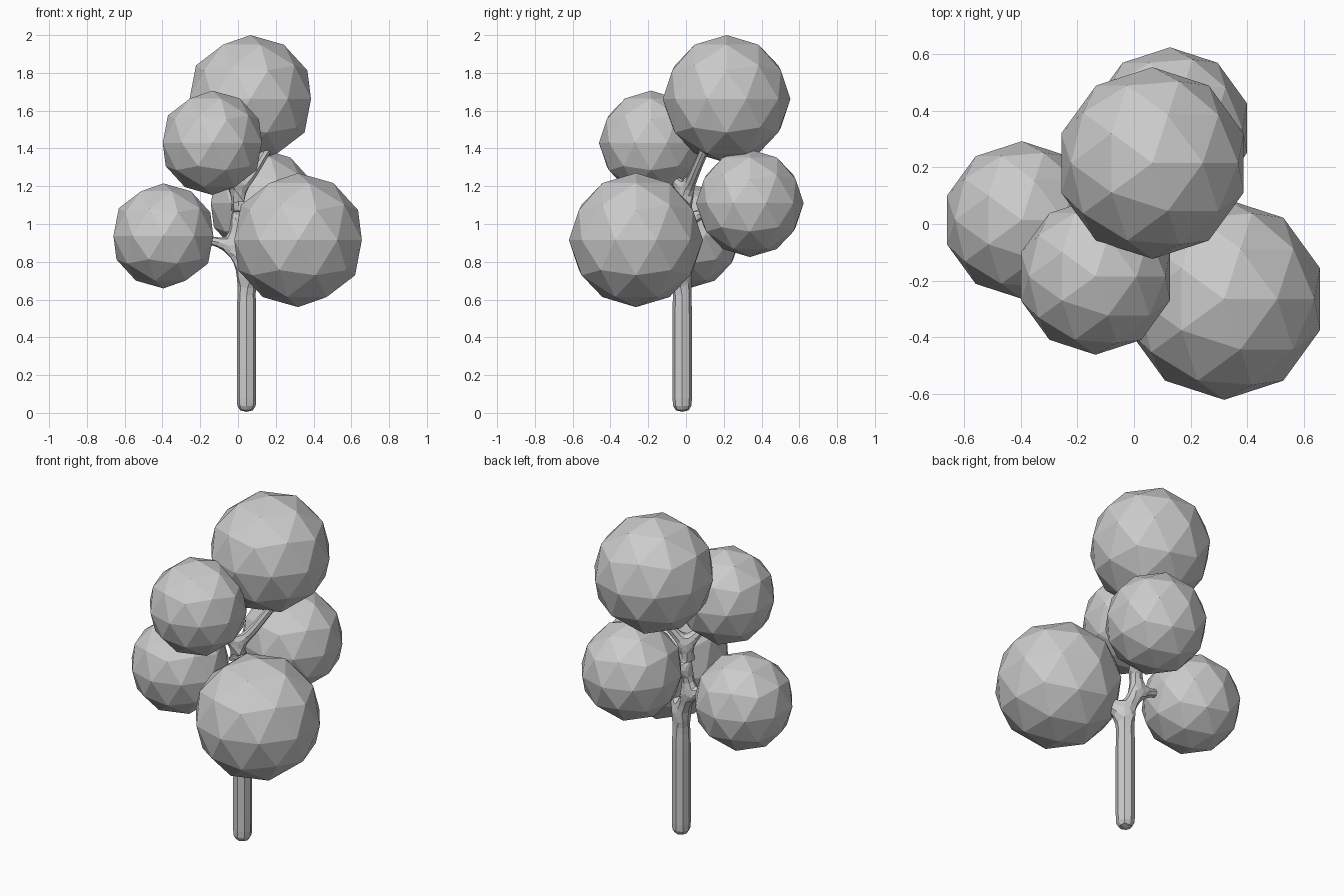
import bpy

# Foliage: low-poly balls (name, centre, radius)
BALLS = [
    ("foliage_top", (0.065, 0.215, 1.662), 0.338),
    ("foliage_upper_front", (-0.136, -0.185, 1.43), 0.276),
    ("foliage_left", (-0.395, 0.014, 0.937), 0.278),
    ("foliage_lower_right", (0.318, -0.265, 0.915), 0.355),
    ("foliage_back", (0.127, 0.338, 1.11), 0.285),
]
for name, centre, radius in BALLS:
    bpy.ops.mesh.primitive_ico_sphere_add(subdivisions=2, radius=radius, location=centre)
    bpy.context.object.name = name

# Trunk and branches: skeleton points (position, thickness radius)
NODES = [
    ((0.045, -0.02, 0.0), 0.055),
    ((0.045, -0.02, 0.07), 0.056),
    ((0.045, -0.02, 0.58), 0.056),
    ((0.045, -0.02, 0.73), 0.05),     # first fork
    ((0.15, -0.10, 0.82), 0.035),     # to lower right ball
    ((-0.02, 0.0, 0.88), 0.042),      # second fork
    ((-0.13, 0.01, 0.91), 0.025),     # to left ball
    ((-0.24, 0.014, 0.93), 0.022),
    ((-0.005, 0.0, 1.02), 0.038),     # third fork
    ((0.06, 0.13, 1.07), 0.025),      # to back ball
    ((0.0, 0.0, 1.16), 0.036),        # top fork
    ((-0.08, -0.09, 1.28), 0.025),    # to upper front ball
    ((0.08, 0.045, 1.27), 0.028),     # to top ball
    ((0.17, 0.11, 1.42), 0.025),
]
EDGES = [(0, 1), (1, 2), (2, 3), (3, 4), (3, 5), (5, 6), (6, 7), (5, 8),
         (8, 9), (8, 10), (10, 11), (10, 12), (12, 13)]
mesh = bpy.data.meshes.new("trunk")
mesh.from_pydata([p for p, r in NODES], EDGES, [])
trunk = bpy.data.objects.new("trunk", mesh)
bpy.context.collection.objects.link(trunk)
skin = trunk.modifiers.new("Skin", 'SKIN')
skin.branch_smoothing = 0.3
for i, (p, r) in enumerate(NODES):
    vert = mesh.skin_vertices[0].data[i]
    vert.radius = (r, r)
    vert.use_root = i == 0
subd = trunk.modifiers.new("Subdivision", 'SUBSURF')
subd.levels = subd.render_levels = 1
